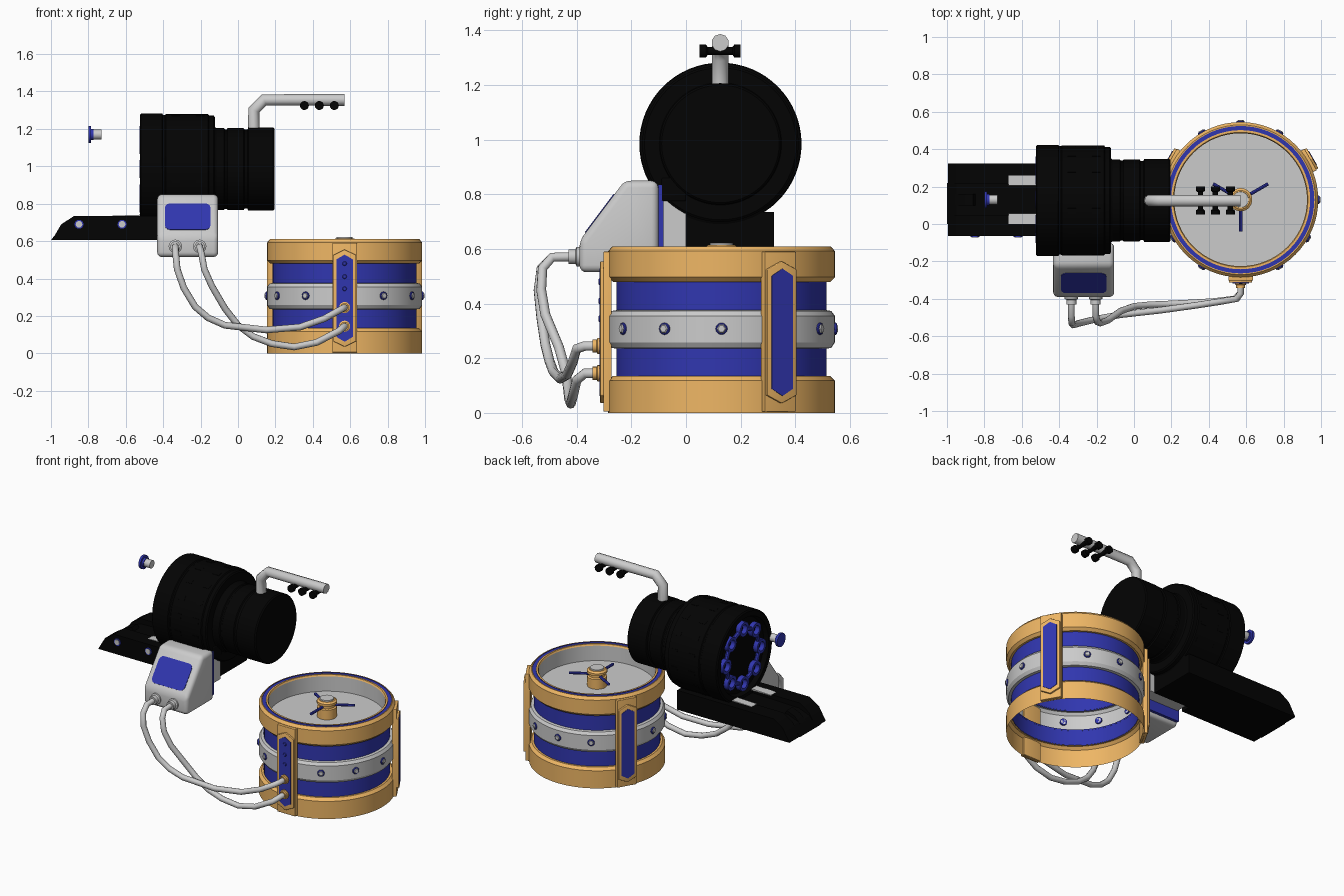
import bpy, bmesh, math
from mathutils import Vector, Matrix

if "Cube" in bpy.data.objects:
    bpy.data.objects.remove(bpy.data.objects["Cube"])


def material(name, rgb):
    m = bpy.data.materials.new(name)
    m.diffuse_color = (*rgb, 1)
    m.use_nodes = True
    m.node_tree.nodes["Principled BSDF"].inputs["Base Color"].default_value = m.diffuse_color
    return m


GOLD = material("gold", (0.86, 0.47, 0.13))
BLUE = material("blue", (0.03, 0.037, 0.43))
BLACK = material("black", (0.001, 0.001, 0.001))
GREY = None
CX, CY = 0.57, 0.13      # drum centre
AZ = 0.985               # barrel axis height


def finish(name, bm, mat, matrix=None):
    bm.normal_update()
    for f in bm.faces:
        f.smooth = True
    for e in bm.edges:
        e.smooth = len(e.link_faces) == 2 and e.calc_face_angle(0) < math.radians(28)
    me = bpy.data.meshes.new(name)
    bm.to_mesh(me)
    bm.free()
    ob = bpy.data.objects.new(name, me)
    bpy.context.collection.objects.link(ob)
    if mat:
        me.materials.append(mat)
    if matrix:
        ob.matrix_world = matrix
    return ob


def lathe(name, profile, origin, axis, mat, n=48):
    """Spin (radius, height) points around an axis; order: up the outside."""
    bm = bmesh.new()
    rings = []
    for r, h in profile:
        if r == 0:
            rings.append([bm.verts.new((0, 0, h))] * n)
        else:
            rings.append([bm.verts.new((r * math.cos(2 * math.pi * j / n), r * math.sin(2 * math.pi * j / n), h))
                          for j in range(n)])
    for a, b in zip(rings, rings[1:]):
        for j in range(n):
            k = (j + 1) % n
            loop = list(dict.fromkeys((a[j], a[k], b[k], b[j])))
            if len(loop) > 2:
                bm.faces.new(loop)
    rot = Vector(axis).to_track_quat('Z', 'Y').to_matrix().to_4x4()
    return finish(name, bm, mat, Matrix.Translation(origin) @ rot)


def cyl(name, r, length, origin, axis, mat, n=16, bev=0.0):
    return lathe(name, [(0, 0), (r, 0), (r, length - bev), (r - bev, length), (0, length)], origin, axis, mat, n)


def prism(name, pts, axis, a, b, mat, bevel=0, matrix=None):
    """Extrude a 2D outline along x (points are y,z) or along y (points are x,z)."""
    bm = bmesh.new()
    put = (lambda p, t: (t, p[0], p[1])) if axis == 'x' else (lambda p, t: (p[0], t, p[1]))
    lo = [bm.verts.new(put(p, a)) for p in pts]
    hi = [bm.verts.new(put(p, b)) for p in pts]
    bm.faces.new(lo)
    bm.faces.new(hi)
    for i in range(len(pts)):
        k = (i + 1) % len(pts)
        bm.faces.new((lo[i], lo[k], hi[k], hi[i]))
    bmesh.ops.recalc_face_normals(bm, faces=bm.faces)
    if bevel:
        bmesh.ops.bevel(bm, geom=bm.edges[:], offset=bevel, segments=4, profile=0.5, affect='EDGES')
    return finish(name, bm, mat, matrix)


def rect(x0, x1, z0, z1):
    return [(x0, z0), (x1, z0), (x1, z1), (x0, z1)]


def round_rect(w, h, r):
    return [(sx * (w - r) + r * math.cos(math.radians(q + t)), sz * (h - r) + r * math.sin(math.radians(q + t)))
            for q, sx, sz in ((0, 1, 1), (90, -1, 1), (180, -1, -1), (270, 1, -1)) for t in (0, 30, 60, 90)]


def tube(name, pts, r, mat):
    cu = bpy.data.curves.new(name, 'CURVE')
    cu.dimensions, cu.bevel_depth, cu.bevel_resolution, cu.use_fill_caps = '3D', r, 3, True
    sp = cu.splines.new('POLY')
    sp.points.add(len(pts) - 1)
    for p, co in zip(sp.points, pts):
        p.co = (*co, 1)
    if mat:
        cu.materials.append(mat)
    ob = bpy.data.objects.new(name, cu)
    bpy.context.collection.objects.link(ob)


# Drum: open-bottomed shell of stacked bands
O, UP = (CX, CY, 0), (0, 0, 1)
lathe("drum_bottom_band", [(.415, 0), (.415, .118), (.398, .135), (.383, .135)], O, UP, GOLD, 64)
lathe("drum_lower_blue", [(.385, .133), (.385, .245)], O, UP, BLUE, 64)
lathe("drum_middle_band", [(.384, .235), (.402, .238), (.415, .258), (.415, .355), (.402, .373), (.384, .376)], O, UP, GREY, 64)
lathe("drum_upper_blue", [(.385, .37), (.385, .485)], O, UP, BLUE, 64)
lathe("drum_top_band", [(.383, .48), (.398, .48), (.415, .497), (.415, .592), (.400, .61), (.394, .61)], O, UP, GOLD, 64)
lathe("drum_top_blue_ring", [(.394, .61), (.394, .606), (.372, .606), (.372, .61)], O, UP, BLUE, 64)
lathe("drum_inner_lip", [(.372, .61), (.360, .61), (.355, .60)], O, UP, GOLD, 64)
lathe("drum_recessed_lid", [(.355, .60), (.355, .50), (0, .50)], O, UP, GREY, 64)

# Spindle with three spokes
lathe("spindle", [(.06, .50), (.06, .565), (.05, .57), (.05, .585), (.062, .59), (.062, .605), (.05, .614), (.035, .614)], O, UP, GOLD, 32)
lathe("spindle_cap", [(.045, .60), (.042, .622), (0, .622)], O, UP, GREY, 32)
for i in range(3):
    a = math.radians(-90 + 120 * i)
    d = Vector((math.cos(a), math.sin(a), 0))
    cyl("spindle_spoke", .009, .125, Vector((CX, CY, .577)) + d * .045, d, BLUE, 8)

# Twelve stations around the drum: bolts, with a panel at every fourth
for i in range(12):
    a = math.radians(-90 + 30 * i)
    if i % 4:
        d = Vector((math.cos(a), math.sin(a), 0))
        p = Vector((CX, CY, .308)) + d * .405
        cyl("band_bolt_ring", .022, .017, p, d, BLUE, 12, .003)
        cyl("band_bolt", .017, .022, p, d, GREY, 6, .004)
    else:
        M = Matrix.Translation(O) @ Matrix.Rotation(a + math.pi / 2, 4, 'Z')
        hexa = lambda w, z0, z1, s: [(0, z0), (w, z0 + s), (w, z1 - s), (0, z1), (-w, z1 - s), (-w, z0 + s)]
        prism("panel_plate", rect(-.066, .066, .005, .59), 'y', -.432, -.402, GOLD, .003, M)
        prism("panel_frame", hexa(.062, .035, .555, .03), 'y', -.444, -.42, GOLD, .003, M)
        prism("panel_inlay", hexa(.044, .062, .528, .026), 'y', -.447, -.42, BLUE, 0, M)
for z in (.345, .41, .48):
    cyl("panel_button", .012, .006, (CX, -.314, z), (0, -1, 0), BLUE, 12, .003)

# Barrel
X = (1, 0, 0)
B = (0, CY - .004, AZ)
lathe("barrel_body", [(0, -.495), (.245, -.495), (.255, -.525), (.288, -.525), (.297, -.518), (.297, -.405),
      (.290, -.40), (.290, -.39), (.294, -.385), (.294, -.16), (.286, -.155), (.286, -.13), (.278, -.123), (.224, -.123),
      (.219, -.115), (.219, -.075), (.213, -.07), (.213, -.06), (.219, -.055), (.219, .03), (.211, .035),
      (.211, .05), (.222, .055), (.222, .188), (.215, .196), (0, .196)], B, X, BLACK, 64)
for i in range(16):
    R = Matrix.Translation(B) @ Matrix.Rotation(2 * math.pi * (i + .5) / 16, 4, 'X')
    for x in (-.355, -.225):
        prism("barrel_slot", rect(x, x + .045, .28, .2955), 'y', -.016, .016, BLACK, 0, R)

# Ring of eight loops on the barrel's rear face
for i in range(8):
    a = math.radians(45 * i)
    c = (-.512, CY + .183 * math.cos(a), AZ + .183 * math.sin(a))
    lathe("rear_loop", [(.030, -.014), (.048, -.014), (.048, .018), (.030, .018), (.030, -.014)], c, X, BLUE, 16)
    b = a + math.radians(22.5)
    t = Vector((0, -math.sin(b), math.cos(b)))
    mid = Vector((-.51, CY + .172 * math.cos(b), AZ + .172 * math.sin(b)))
    cyl("rear_loop_link", .014, .06, mid - t * .03, t, BLUE, 8)

# Detached rear eyepiece
lathe("eyepiece_disc", [(0, -.80), (.045, -.80), (.045, -.785), (.03, -.785), (.03, -.772), (0, -.772)], (0, CY, 1.17), X, BLUE, 24)
cyl("eyepiece_stem", .026, .05, (-.78, CY, 1.17), X, GREY, 24)

# Top handle with cross knobs
tube("handle", [(.085, CY - .005, 1.17), (.085, CY - .005, 1.30), (.14, CY - .005, 1.355), (.57, CY - .005, 1.355)], .032, GREY)
for x in (.355, .435, .515):
    lathe("handle_knob", [(0, -.075), (.024, -.075), (.024, -.052), (.014, -.045), (.014, .045),
          (.024, .052), (.024, .075), (0, .075)], (x, CY - .005, 1.325), (0, 1, 0), BLACK, 16)

# Base: central sled, two rails (the front one stops at the control box)
for s, end in ((-1, -.43), (1, -.16)):
    side = [(-.995, .605), (-.945, .69), (-.875, .735), (end, .735), (end, .605)]
    prism("base_rail", side, 'y', CY + s * .193, CY + s * .085, BLACK)
    prism("base_cushion", [(-.67, .73), (-.67, .736), (-.50, .742), (-.50, .73)], 'y', CY + s * .075, CY + s * .13, GREY)
for x in (-.85, -.62):
    cyl("base_bolt_ring", .024, .008, (x, CY - .191, .69), (0, -1, 0), BLUE, 16)
    cyl("base_bolt", .018, .011, (x, CY - .191, .69), (0, -1, 0), GREY, 12)
prism("base_sled", [(-1, .605), (-.95, .67), (-.87, .70), (-.16, .72), (-.16, .605)], 'y', 0, CY + .09, BLACK)
prism("base_sled_front", [(-1, .605), (-.95, .67), (-.87, .70), (-.43, .71), (-.43, .605)], 'y', CY - .09, .01, BLACK)
prism("base_ridge", [(-.96, .66), (-.92, .70), (-.86, .725), (-.84, .69)], 'y', CY - .03, CY + .03, BLACK)

# Control box on the front side, with mounting bracket
prism("control_box", [(-.39, .515), (-.39, .63), (-.225, .85), (-.10, .85), (-.10, .515)],
      'x', -.432, -.106, GREY, .026)
n = Vector((0, -.22, .165)).normalized()
tilt = Matrix.Translation(Vector((-.269, -.315, .730))) @ n.to_track_quat('Z', 'Y').to_matrix().to_4x4()
spin = Matrix.Rotation(math.pi / 2, 4, 'X')
prism("control_screen", round_rect(.122, .088, .03), 'y', -.003, .003, BLUE, 0, tilt @ spin)
prism("bracket_strip", rect(-.10, -.082, .54, .835), 'x', -.42, -.12, BLUE)
prism("bracket_block", rect(-.083, 0, .61, .78), 'x', -.41, -.13, GREY)
prism("bracket_cap", rect(-.09, 0, .775, .86), 'x', -.40, -.118, BLACK, .006)

# Hoses with end collars
F = (0, -1, 0)
for x in (-.335, -.205):
    lathe("box_port", [(0, 0), (.036, 0), (.036, .02), (.027, .025), (.027, .05), (0, .05)], (x, -.38, .572), F, GREY, 16)
for z in (.245, .145):
    lathe("panel_port", [(0, 0), (.03, 0), (.03, .012), (.024, .015), (.024, .03), (0, .03)], (CX, -.312, z), F, GOLD, 16)
tube("hose_outer", [(-.335, -.39, .572), (-.335, -.49, .57), (-.333, -.53, .53), (-.325, -.54, .45), (-.29, -.53, .35),
     (-.23, -.515, .25), (-.16, -.50, .19), (-.07, -.485, .15), (.15, -.46, .125), (.33, -.435, .14),
     (.46, -.415, .185), (.55, -.40, .235), (.57, -.37, .245), (.57, -.31, .245)], .018, GREY)
tube("hose_inner", [(-.205, -.39, .572), (-.205, -.49, .57), (-.195, -.525, .53), (-.18, -.53, .45), (-.14, -.515, .36),
     (-.07, -.465, .24), (0, -.44, .15), (.08, -.432, .09), (.18, -.428, .052), (.30, -.422, .034), (.42, -.415, .058),
     (.54, -.40, .12), (.57, -.37, .145), (.57, -.31, .145)], .018, GREY)
